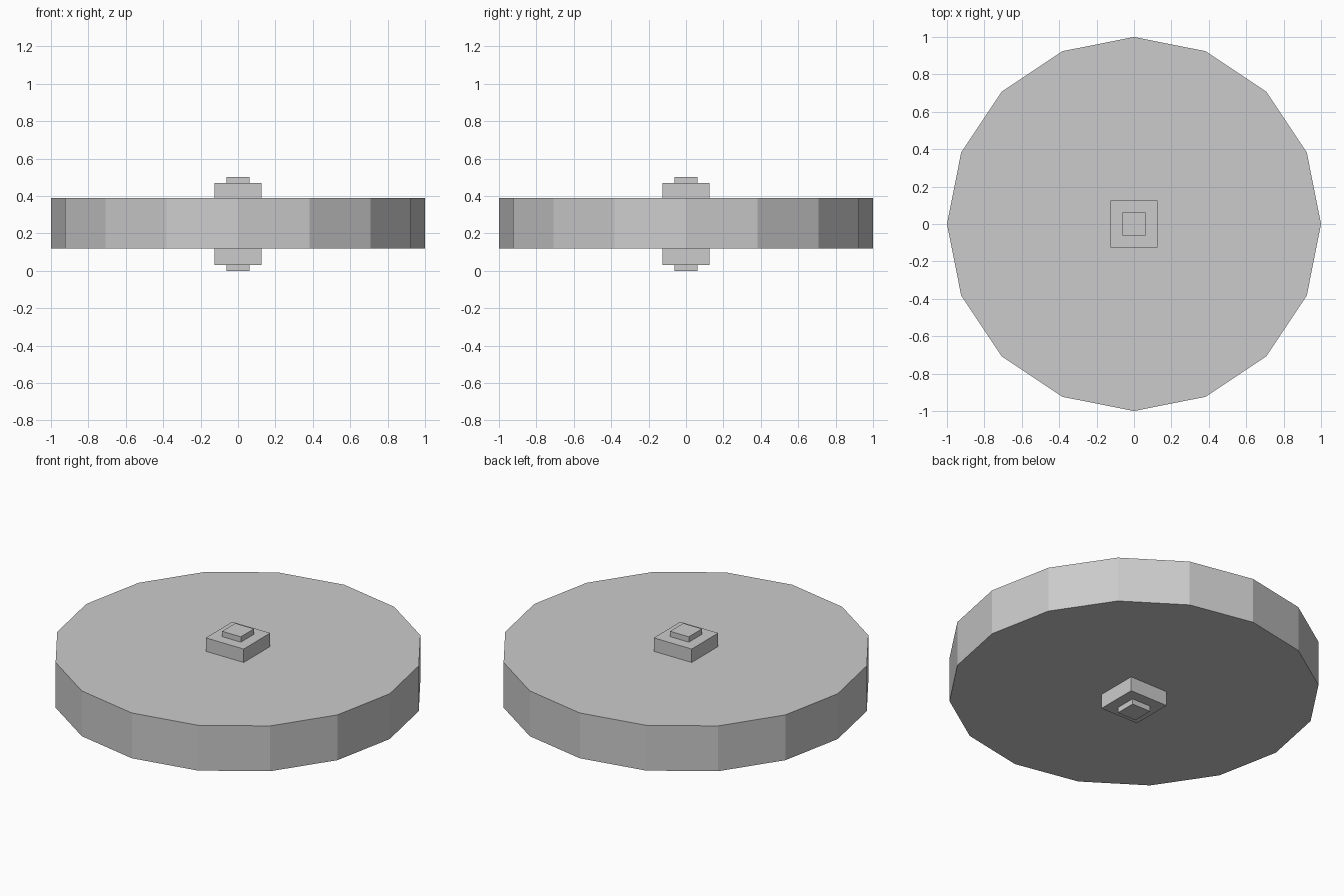
import bpy

if "Cube" in bpy.data.objects:
    bpy.data.objects.remove(bpy.data.objects["Cube"])

MID_Z = 0.25


def block(name, half_width, height):
    """Square block centred on the disc's mid-plane."""
    bpy.ops.mesh.primitive_cube_add(size=1, location=(0, 0, MID_Z))
    obj = bpy.context.object
    obj.name = name
    obj.scale = (2 * half_width, 2 * half_width, height)
    bpy.ops.object.transform_apply(location=False, rotation=False, scale=True)
    return obj


# Sixteen-sided wheel disc lying flat
bpy.ops.mesh.primitive_cylinder_add(vertices=16, radius=1, depth=0.27,
                                    location=(0, 0, MID_Z + 0.003))
bpy.context.object.name = "wheel_disc"

# Square hub and thinner axle, both sticking out above and below
block("hub", 0.125, 0.436)
block("axle", 0.062, 0.50)
